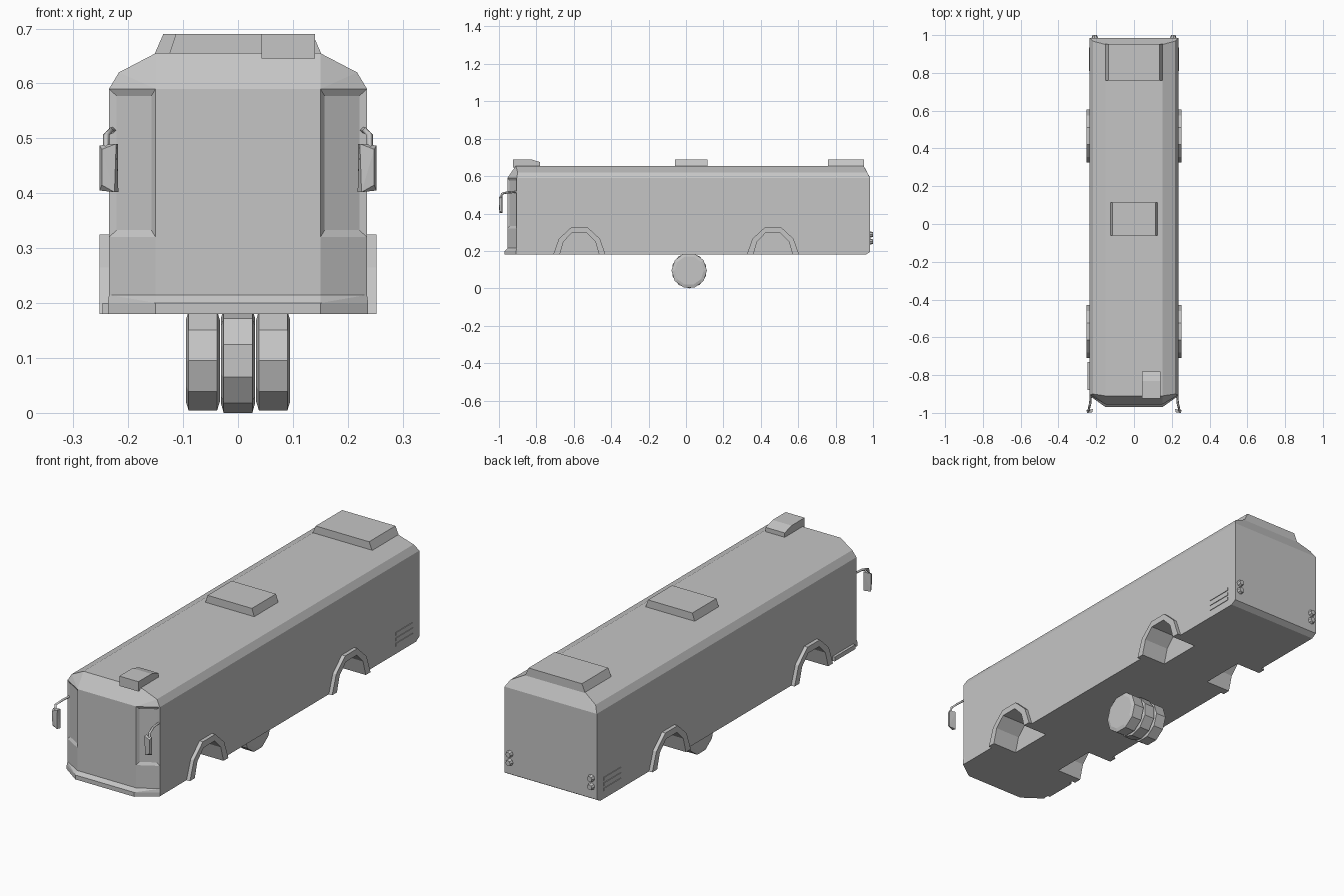
import bpy, bmesh, math
from mathutils import Matrix, Vector

if "Cube" in bpy.data.objects:
    bpy.data.objects.remove(bpy.data.objects["Cube"])

grey = bpy.data.materials.new("plain_grey")
grey.use_nodes = True
GREY = (0.56, 0.56, 0.56, 1)
grey.diffuse_color = GREY
grey.node_tree.nodes["Principled BSDF"].inputs["Base Color"].default_value = GREY


def finish(name, bm):
    bmesh.ops.recalc_face_normals(bm, faces=bm.faces)
    me = bpy.data.meshes.new(name)
    bm.to_mesh(me)
    bm.free()
    me.materials.append(grey)
    ob = bpy.data.objects.new(name, me)
    bpy.context.collection.objects.link(ob)
    return ob


def hull(points):
    bm = bmesh.new()
    for p in points:
        bm.verts.new(p)
    res = bmesh.ops.convex_hull(bm, input=bm.verts)
    loose = [v for v in bm.verts if not v.link_faces]
    bmesh.ops.delete(bm, geom=loose, context='VERTS')
    bmesh.ops.dissolve_limit(bm, angle_limit=0.02, verts=bm.verts, edges=bm.edges)
    return bm


def both(points):
    return [(s * x, y, z) for x, y, z in points for s in (1, -1)]


def prism(name, yz, x0, x1):
    """Side-view outline extruded across x."""
    bm = bmesh.new()
    face = bm.faces.new([bm.verts.new((x0, y, z)) for y, z in yz])
    ext = bmesh.ops.extrude_face_region(bm, geom=[face])
    bmesh.ops.translate(bm, vec=(x1 - x0, 0, 0),
                        verts=[g for g in ext["geom"] if isinstance(g, bmesh.types.BMVert)])
    return finish(name, bm)


def box(name, x, y, z):
    return finish(name, hull([(a, b, c) for a in x for b in y for c in z]))


W, FLOOR, EAVE, ROOF = 0.235, 0.18, 0.59, 0.655

# Body shell with chamfered nose, tail and roof edges
bm = hull(both([
    (W, 0.96, FLOOR), (W, 0.985, 0.195), (W, 0.985, EAVE),
    (0.217, 0.968, 0.62), (0.15, 0.95, ROOF),
    (W, -0.905, FLOOR), (W, -0.905, EAVE), (0.15, -0.955, FLOOR), (0.15, -0.955, EAVE),
    (0.217, -0.9, 0.62), (0.15, -0.91, ROOF)]))

# Sunken corner panes beside the windscreen
bmesh.ops.bisect_plane(bm, geom=bm.verts[:] + bm.edges[:] + bm.faces[:],
                       plane_co=(0, 0, 0.32), plane_no=(0, 0, 1))
bmesh.ops.recalc_face_normals(bm, faces=bm.faces)
panes = [f for f in bm.faces if abs(f.normal.z) < 0.05 and f.normal.y < -0.3
         and abs(f.normal.x) > 0.3 and f.calc_center_median().z > 0.32]
bmesh.ops.inset_individual(bm, faces=panes, thickness=0.018, depth=-0.006)
body = finish("body", bm)

# Wheel wells and flared arches
OUTER = [(0.14, 0), (0.11, 0.085), (0.045, 0.145)]
INNER = [(0.105, 0), (0.085, 0.07), (0.04, 0.116)]


def arch(half, cy):
    pts = half + [(-y, z) for y, z in reversed(half)]
    return [(cy + y, FLOOR + z) for y, z in pts]


for end, cy in (("front", -0.57), ("rear", 0.465)):
    for side, s in (("left", 1), ("right", -1)):
        inner = arch(INNER, cy)
        cutter = prism("well_cutter", [(cy + 0.105, 0.15)] + inner + [(cy - 0.105, 0.15)],
                       s * 0.125, s * 0.28)
        cutter.hide_render = True
        mod = body.modifiers.new("well", 'BOOLEAN')
        mod.operation, mod.solver, mod.object = 'DIFFERENCE', 'EXACT', cutter
        bpy.context.view_layer.objects.active = body
        bpy.ops.object.modifier_apply(modifier=mod.name)
        bpy.data.objects.remove(cutter)
        prism(f"{end}_{side}_wheel_arch", arch(OUTER, cy) + inner[::-1],
              s * (W - 0.005), s * 0.252)

# Front bumper
finish("front_bumper", hull(both([
    (W, -0.895, FLOOR), (W, -0.895, 0.215),
    (W + 0.002, -0.908, FLOOR), (W + 0.002, -0.908, 0.2), (W, -0.905, 0.215),
    (0.15, -0.97, FLOOR), (0.15, -0.97, 0.2), (0.15, -0.955, 0.215)])))

# Door step
box("door_step", (-0.247, -0.23), (-0.88, -0.73), (FLOOR, 0.2))

# Roof units
for name, y0, y1, w0, w1 in (("middle_roof_unit", -0.06, 0.115, 0.126, 0.113),
                             ("rear_roof_unit", 0.76, 0.952, 0.153, 0.136)):
    finish(name, hull(both([(w, y, z) for y in (y0, y1)
                            for w, z in ((w0, ROOF - 0.004), (w1, 0.69))])))
prism("front_roof_vent", [(-0.925, 0.645), (-0.925, 0.69), (-0.83, 0.69),
                          (-0.78, 0.675), (-0.78, 0.65)], 0.043, 0.14)

# Wheels gathered under the middle of the floor
for name, cx, turn in (("left_wheel", 0.064, 0), ("middle_wheel", 0, 18), ("right_wheel", -0.064, 0)):
    pts = []
    for i in range(10):
        a = math.radians(36 * i + turn)
        for dx, r in ((0.031, 0.078), (0.026, 0.095)):
            for s in (1, -1):
                pts.append((cx + s * dx, 0.017 + r * math.cos(a), 0.095 + r * math.sin(a)))
    finish(name, hull(pts))

for side, s in (("left", 1), ("right", -1)):
    # Tail lamps
    for level, z in (("lower", 0.25), ("upper", 0.288)):
        bm = bmesh.new()
        bmesh.ops.create_cone(bm, cap_ends=True, segments=8, radius1=0.018, radius2=0.012,
                              depth=0.02, matrix=Matrix.Translation((s * 0.208, 0.99, z))
                              @ Matrix.Rotation(-math.pi / 2, 4, 'X'))
        finish(f"{level}_{side}_tail_lamp", bm)
    # Engine vent slats
    for i in range(3):
        z = 0.215 + i * 0.025
        box(f"{side}_vent_slat_{i + 1}", (s * (W - 0.002), s * (W + 0.003)),
            (0.81, 0.935), (z, z + 0.014))
    # Mirror housing
    finish(f"{side}_mirror", hull([(s * x, y, z) for x, y, z in (
        (0.252, -0.985, 0.405), (0.252, -0.985, 0.487), (0.225, -0.998, 0.402), (0.222, -0.998, 0.49),
        (0.248, -0.997, 0.415), (0.248, -1.0, 0.48), (0.218, -0.982, 0.402), (0.219, -0.98, 0.49))]))
    # Mirror arm
    cu = bpy.data.curves.new(f"{side}_mirror_arm", 'CURVE')
    cu.dimensions = '3D'
    cu.bevel_depth, cu.bevel_resolution, cu.use_fill_caps = 0.006, 0, True
    path = [(0.228, -0.9, 0.515), (0.232, -0.95, 0.514), (0.24, -0.984, 0.506), (0.24, -0.99, 0.48)]
    sp = cu.splines.new('POLY')
    sp.points.add(len(path) - 1)
    for p, (x, y, z) in zip(sp.points, path):
        p.co = (s * x, y, z, 1)
    cu.materials.append(grey)
    bpy.context.collection.objects.link(bpy.data.objects.new(cu.name, cu))
